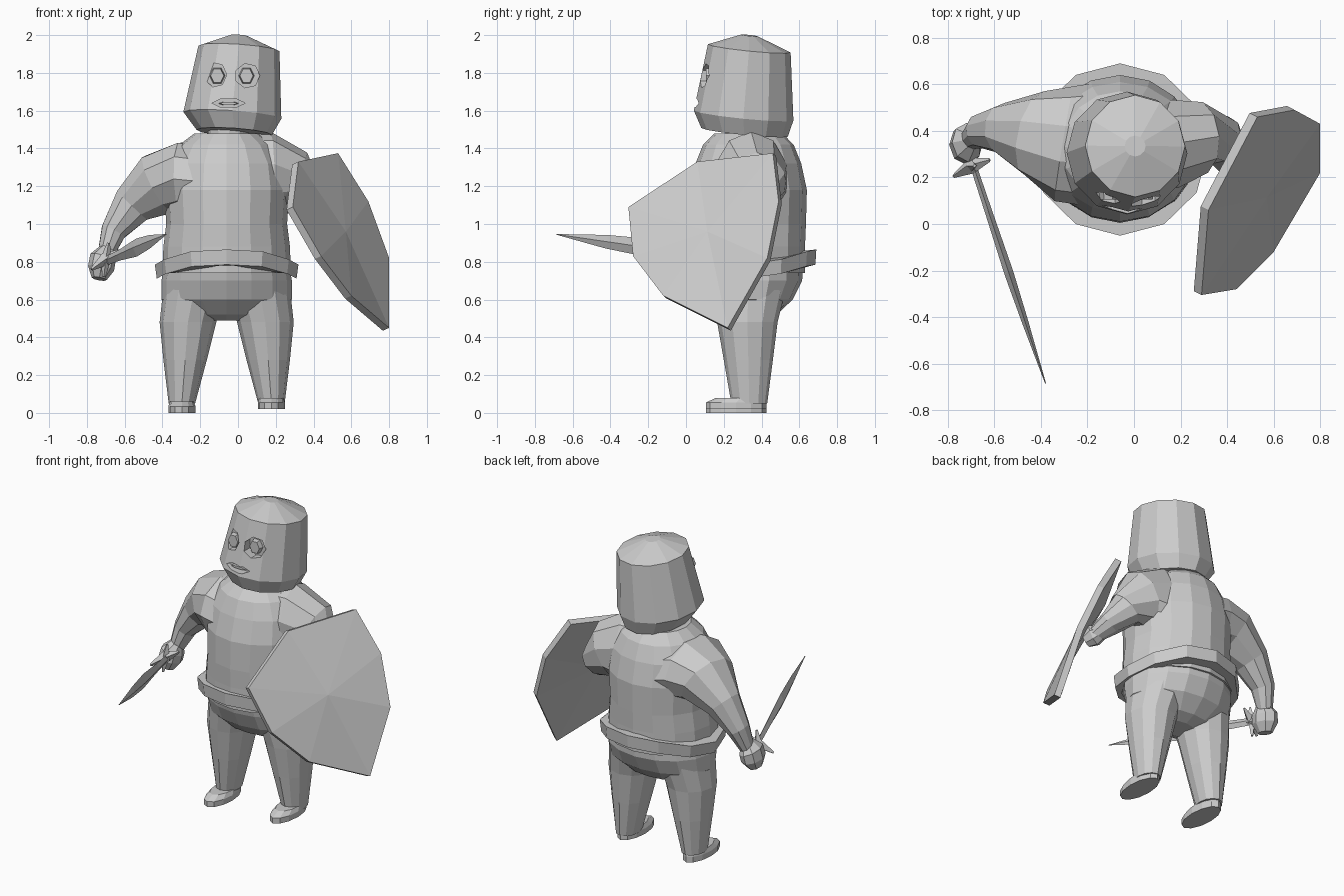
import bpy
import bmesh
import math
from mathutils import Vector

cube = bpy.data.objects.get("Cube")
if cube:
    bpy.data.objects.remove(cube, do_unlink=True)

grey = bpy.data.materials.new("plain grey")
grey.use_nodes = True
GREY = (0.6, 0.6, 0.6, 1)
grey.diffuse_color = GREY
grey.node_tree.nodes["Principled BSDF"].inputs["Base Color"].default_value = GREY

X, Y, Z = Vector((1, 0, 0)), Vector((0, 1, 0)), Vector((0, 0, 1))


def finish(name, bm):
    bmesh.ops.recalc_face_normals(bm, faces=bm.faces)
    mesh = bpy.data.meshes.new(name)
    bm.to_mesh(mesh)
    bm.free()
    mesh.materials.append(grey)
    obj = bpy.data.objects.new(name, mesh)
    bpy.context.collection.objects.link(obj)
    return obj


def loft(name, rings, n=12, normal=None, ref=X, shape=None):
    """Skin elliptical rings (x, y, z, radius along ref, other radius)."""
    bm = bmesh.new()
    centres = [Vector(r[:3]) for r in rings]
    loops = []
    for i, r in enumerate(rings):
        t = normal or centres[min(i + 1, len(rings) - 1)] - centres[max(i - 1, 0)]
        t = t.normalized()
        u = (ref - t * ref.dot(t)).normalized()
        v = t.cross(u)
        loop = []
        for k in range(n):
            a = math.tau * k / n
            co = centres[i] + u * r[3] * math.cos(a) + v * r[4] * math.sin(a)
            loop.append(bm.verts.new(shape(co) if shape else co))
        loops.append(loop)
    for a, b in zip(loops, loops[1:]):
        for k in range(n):
            bm.faces.new((a[k], a[(k + 1) % n], b[(k + 1) % n], b[k]))
    bm.faces.new(loops[0])
    bm.faces.new(loops[-1])
    return finish(name, bm)


# Torso
CX = -0.06
loft("torso", [(CX, .32, .74, .34, .31), (CX, .32, .88, .335, .31),
               (CX, .32, 1.0, .32, .315), (CX, .325, 1.18, .33, .315),
               (CX, .33, 1.32, .31, .28), (CX, .33, 1.42, .25, .24),
               (CX, .33, 1.48, .17, .18)], 16, Z)
loft("neck", [(-.05, .33, 1.42, .115, .12), (-.045, .33, 1.53, .11, .12)], 12, Z)


# Belt, dipping at the hips
def dip(co):
    co.z -= .08 * abs((co.x - CX) / .38) ** 3
    return co


loft("belt", [(CX, .32, .785, .37, .365), (CX, .32, .865, .38, .37)], 12, Z, shape=dip)

# Trousers and shoes
loft("hips", [(CX, .32, .8, .33, .30), (CX, .33, .7, .345, .285),
              (CX, .33, .6, .345, .235), (CX, .33, .52, .25, .15),
              (CX, .33, .49, .12, .08)], 16, Z)
for side, s, lift in (("left", 1, .02), ("right", -1, 0)):
    loft(side + "_leg", [(CX + s * .17, .33, .66, .165, .20), (CX + s * .205, .325, .48, .15, .16),
                         (CX + s * .22, .33, .28, .115, .13),
                         (CX + s * .237, .335, .05, .07, .095)], 12, Z)
    loft(side + "_shoe", [(CX + s * .237, .265, lift, .072, .16),
                          (CX + s * .237, .265, lift + .035, .072, .16),
                          (CX + s * .237, .29, lift + .06, .062, .13)], 12, Z)

# Arms and hands
loft("right_arm", [(-.15, .34, 1.22, .27, .19), (-.30, .345, 1.24, .25, .20),
                   (-.42, .385, 1.21, .19, .175), (-.56, .41, 1.10, .11, .115),
                   (-.66, .40, .96, .075, .07), (-.70, .37, .84, .05, .045)], 10, ref=Y)
loft("right_hand", [(-.69, .36, .87, .04, .04), (-.715, .35, .82, .085, .07),
                    (-.725, .34, .765, .085, .07), (-.735, .33, .71, .05, .04)], 8, ref=Y)
loft("left_arm", [(.03, .34, 1.22, .27, .19), (.17, .345, 1.24, .25, .20),
                  (.28, .37, 1.22, .18, .16), (.37, .36, 1.13, .11, .11),
                  (.42, .28, 1.05, .07, .08), (.46, .19, 1.0, .05, .05)], 10, ref=Z)
loft("left_hand", [(.44, .22, 1.01, .05, .05), (.46, .18, 1.0, .07, .06),
                   (.48, .13, .98, .05, .04)], 8, ref=Z)

# Head: a tilted bucket shape with a shallow crown
TILT = Vector((.07, .10, 1))
head = loft("head", [(-.02, .31, 1.485, .20, .23), (-.03, .305, 1.575, .26, .265),
                     (.005, .335, 1.93, .215, .22), (.005, .335, 1.998, .045, .045)], 12, TILT)


# Eye sockets and mouth are cut into the face
def face_prism(name, x, z, rx, rz, y0, y1, n):
    return loft(name, [(x, y0, z, rx, rz), (x, y1, z, rx, rz)], n, Y)


cutters = [face_prism("eye_cutter", -.12, 1.79, .06, .066, -.1, .135, 7),
           face_prism("eye_cutter", .05, 1.785, .066, .066, -.1, .135, 7),
           face_prism("mouth_cutter", -.05, 1.64, .088, .024, -.1, .10, 6)]
for cutter in cutters:
    cutter.hide_render = True
    mod = head.modifiers.new("cut", "BOOLEAN")
    mod.operation = "DIFFERENCE"
    mod.solver = "EXACT"
    mod.object = cutter
graph = bpy.context.evaluated_depsgraph_get()
carved = bpy.data.meshes.new_from_object(head.evaluated_get(graph))
head.modifiers.clear()
head.data = carved
for cutter in cutters:
    bpy.data.objects.remove(cutter, do_unlink=True)
for side, x in (("right", -.11), ("left", .045)):
    loft(side + "_eyeball", [(x, .15, 1.785, .045, .05), (x, .105, 1.785, .035, .042)], 6, Y)
loft("lips", [(-.05, .12, 1.638, .06, .012), (-.05, .075, 1.638, .05, .008)], 6, Y)

# Shield: eight-sided plate with a slightly raised middle
rim = [(.53, .46, 1.375), (.32, .06, 1.33), (.29, -.305, 1.09), (.44, -.28, .83),
       (.60, -.12, .62), (.80, .22, .45), (.80, .43, .82), (.69, .49, 1.12)]
outward = Vector((.825, -.42, .37)).normalized()
bm = bmesh.new()
front = [bm.verts.new(p) for p in rim]
back = [bm.verts.new(Vector(p) - outward * .04) for p in rim]
middle = sum((Vector(p) for p in rim), Vector()) / len(rim)
boss = bm.verts.new(middle + outward * .015)
hollow = bm.verts.new(middle - outward * .03)
for k in range(len(rim)):
    j = (k + 1) % len(rim)
    bm.faces.new((front[k], front[j], boss))
    bm.faces.new((back[j], back[k], hollow))
    bm.faces.new((front[j], front[k], back[k], back[j]))
finish("shield", bm)

# Sword: leaf-shaped blade, star-like guard and a grip through the hand
grip, tip = Vector((-.73, .37, .79)), Vector((-.38, -.685, .945))


def along(f, wide, thin):
    return (*grip.lerp(tip, f), wide, thin)


loft("sword_blade", [along(.12, .025, .014), along(.3, .03, .016), along(.55, .048, .02),
                     along(.75, .036, .014), along(1, .002, .002)], 4, ref=Z)
loft("sword_grip", [along(-.03, .022, .022), along(.13, .022, .022)], 6, ref=Z)
loft("sword_guard", [(-.775, .205, .76, .008, .008), (-.70, .25, .815, .035, .035),
                     (-.62, .275, .86, .008, .008)], 4, ref=Y)
loft("sword_guard_cross", [(-.71, .24, .72, .008, .008), (-.70, .25, .815, .028, .028),
                           (-.685, .25, .90, .008, .008)], 4, ref=X)
